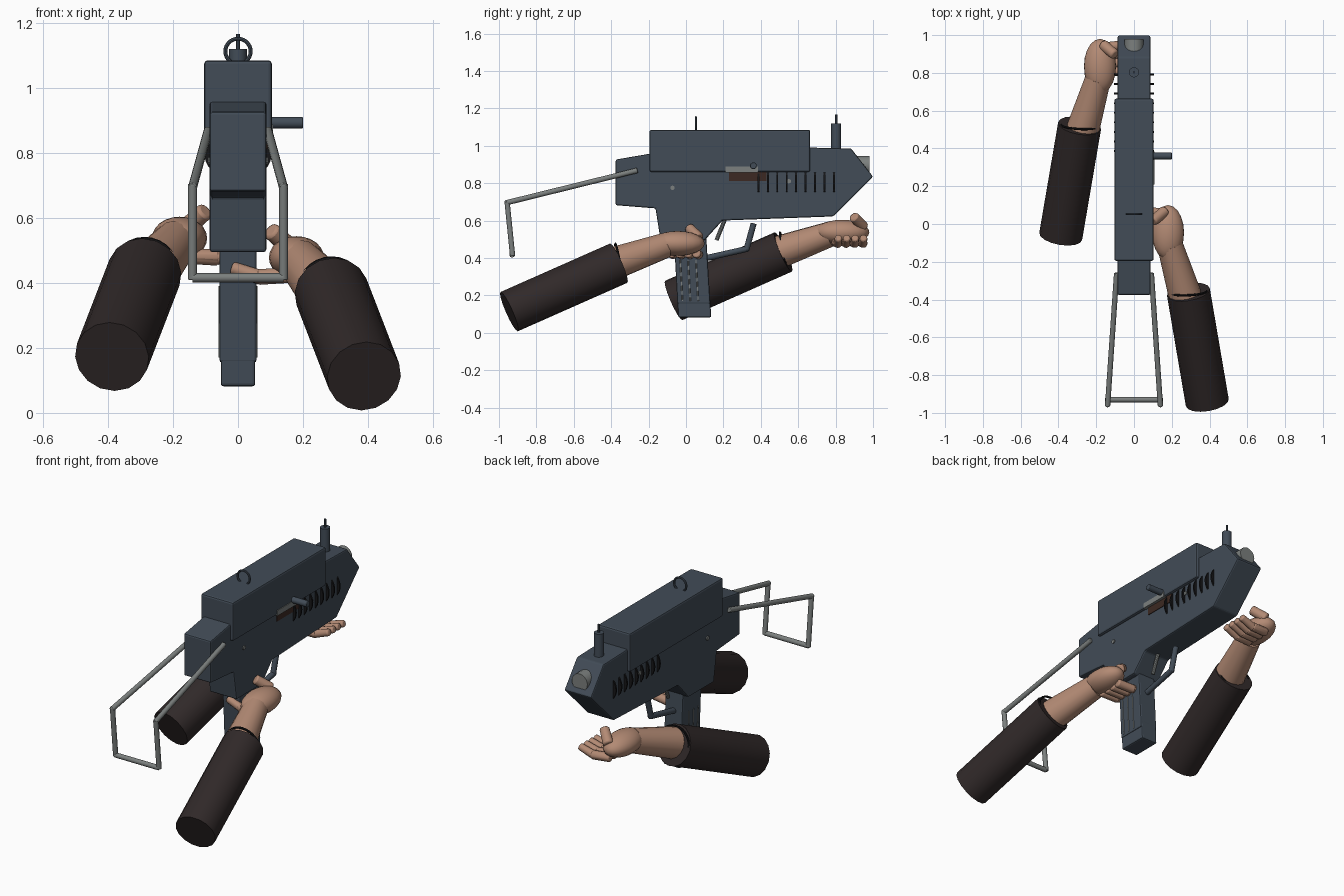
import bpy, bmesh, math
from mathutils import Vector, Matrix

if "Cube" in bpy.data.objects:
    bpy.data.objects.remove(bpy.data.objects["Cube"])


def material(name, rgb):
    m = bpy.data.materials.new(name)
    m.diffuse_color = (*rgb, 1)
    m.use_nodes = True
    m.node_tree.nodes["Principled BSDF"].inputs["Base Color"].default_value = m.diffuse_color
    return m


GUN = material("blue grey metal", (0.054, 0.072, 0.095))
STEEL = material("light steel", (0.20, 0.215, 0.21))
SKIN = material("skin", (0.45, 0.255, 0.175))
SLEEVE = material("dark sleeve", (0.030, 0.022, 0.022))
PORT = material("brown port", (0.045, 0.022, 0.016))
BLACK = material("black", (0.008, 0.008, 0.009))


def finish(name, bm, mat, bevel=0.0, smooth=True):
    bmesh.ops.recalc_face_normals(bm, faces=bm.faces)
    me = bpy.data.meshes.new(name)
    bm.to_mesh(me)
    bm.free()
    me.materials.append(mat)
    if smooth:
        me.shade_smooth()
        me.set_sharp_from_angle(angle=math.radians(35))
    ob = bpy.data.objects.new(name, me)
    bpy.context.collection.objects.link(ob)
    if bevel:
        b = ob.modifiers.new("bevel", 'BEVEL')
        b.width, b.segments, b.limit_method = bevel, 2, 'ANGLE'
    return ob


def box(name, lo, hi, mat, bevel=0.0):
    lo, hi = Vector(lo), Vector(hi)
    bm = bmesh.new()
    bmesh.ops.create_cube(bm, size=1, matrix=Matrix.Translation((lo + hi) / 2)
                          @ Matrix.Diagonal((*(hi - lo), 1)))
    return finish(name, bm, mat, bevel, False)


def tube(name, p, q, r, mat, r2=None, sides=16, bevel=0.0):
    p, q = Vector(p), Vector(q)
    d = q - p
    bm = bmesh.new()
    bmesh.ops.create_cone(bm, cap_ends=True, segments=sides, radius1=r,
                          radius2=r if r2 is None else r2, depth=d.length,
                          matrix=Matrix.Translation((p + q) / 2)
                          @ d.to_track_quat('Z', 'Y').to_matrix().to_4x4())
    return finish(name, bm, mat, bevel)


def extrude_profile(name, pts, half, mat, bevel):
    # side outline in (y, z), extruded symmetrically along x
    bm = bmesh.new()
    f = bm.faces.new([bm.verts.new((-half, y, z)) for y, z in pts])
    new = bmesh.ops.extrude_face_region(bm, geom=[f])['geom']
    bmesh.ops.translate(bm, vec=(2 * half, 0, 0),
                        verts=[v for v in new if isinstance(v, bmesh.types.BMVert)])
    return finish(name, bm, mat, bevel, False)


def ring(name, centre, axis, major, minor, mat):
    # thin torus from a small circle spun around the axis
    bm = bmesh.new()
    circ = [bm.verts.new((major + minor * math.cos(a), 0, minor * math.sin(a)))
            for a in [i * math.tau / 8 for i in range(8)]]
    edges = [bm.edges.new((circ[i], circ[(i + 1) % 8])) for i in range(8)]
    bmesh.ops.spin(bm, geom=circ + edges, cent=(0, 0, 0), axis=(0, 0, 1),
                   angle=math.tau, steps=28, use_merge=True)
    bmesh.ops.remove_doubles(bm, verts=bm.verts, dist=1e-5)
    bm.transform(Matrix.Translation(centre)
                 @ Vector(axis).to_track_quat('Z', 'Y').to_matrix().to_4x4())
    return finish(name, bm, mat)


# Receiver body and top cover
extrude_profile("receiver", [
    (-0.376, 0.926), (-0.195, 0.957), (0.664, 0.99), (0.883, 0.985), (1.0, 0.835),
    (0.787, 0.622), (0.195, 0.60), (0.10, 0.495), (-0.136, 0.495), (-0.163, 0.665),
    (-0.376, 0.682)], 0.087, GUN, 0.008)
box("top_cover", (-0.104, -0.195, 0.86), (0.104, 0.664, 1.085), GUN, 0.01)

# Grip and magazine
extrude_profile("grip", [(-0.065, 0.52), (0.108, 0.52), (0.13, 0.155),
                         (-0.046, 0.155)], 0.057, GUN, 0.008)
extrude_profile("magazine", [(-0.048, 0.2), (0.128, 0.2), (0.135, 0.082),
                             (-0.041, 0.082)], 0.053, GUN, 0.008)
for s in (-1, 1):
    for i in range(3):
        y = -0.025 + i * 0.042
        tube("grip_groove", (s * 0.056, y - 0.006, 0.39), (s * 0.056, y + 0.006, 0.17),
             0.004, STEEL, sides=6)

# Muzzle, front sight and rear ring sight
tube("muzzle", (0, 0.84, 0.895), (0, 0.98, 0.895), 0.05, STEEL, sides=20)
tube("front_sight_post", (0, 0.803, 0.97), (0, 0.803, 1.12), 0.027, GUN)
tube("front_sight_pin", (0, 0.803, 1.11), (0, 0.803, 1.167), 0.006, GUN, sides=8)
ring("rear_sight_ring", (0, 0.053, 1.113), (0, 1, 0), 0.039, 0.006, GUN)

# Bolt plate, ejection port and charging handle
box("bolt_plate", (0.08, 0.21, 0.857), (0.108, 0.385, 0.888), STEEL)
box("ejection_port", (0.08, 0.23, 0.812), (0.091, 0.43, 0.862), PORT)
tube("charging_handle", (0.09, 0.36, 0.893), (0.2, 0.36, 0.893), 0.018, GUN, bevel=0.003)

# Cooling ribs: thin discs that bulge from both sides
for i in range(9):
    y = 0.387 + i * 0.0505
    rib = tube("cooling_rib", (0, y - 0.005, 0), (0, y + 0.005, 0), 0.105, BLACK, sides=40)
    rib.scale.z = 0.9
    rib.location.z = 0.805

# Side pins
for y, z in ((-0.072, 0.775), (0.55, 0.81)):
    tube("pin", (-0.093, y, z), (0.093, y, z), 0.012, STEEL, sides=10)

# Trigger and guard
tube("trigger", (0, 0.21, 0.61), (0, 0.163, 0.495), 0.011, STEEL, sides=10)
tube("guard_front", (0, 0.362, 0.585), (0, 0.322, 0.44), 0.016, GUN, bevel=0.004)
tube("guard_bottom", (0, 0.333, 0.45), (0, 0.09, 0.395), 0.016, GUN, bevel=0.004)

# Folding wire stock
for s in (-1, 1):
    tube("stock_arm", (s * 0.092, -0.26, 0.868), (s * 0.14, -0.965, 0.694), 0.014, STEEL,
         bevel=0.003)
    tube("stock_leg", (s * 0.14, -0.957, 0.705), (s * 0.14, -0.927, 0.41), 0.014, STEEL,
         bevel=0.003)
tube("stock_bar", (-0.14, -0.93, 0.416), (0.14, -0.93, 0.416), 0.014, STEEL)


# Arms: the left one is a mirrored, shifted copy of the right one
def arm(side, s, dy, dz):
    def P(x, y, z):
        return (s * x, y + dy, z + dz)
    tube(side + "_sleeve", P(0.388, -0.945, 0.113), P(0.288, -0.36, 0.372), 0.115, SLEEVE)
    ring(side + "_cuff", P(0.287, -0.358, 0.378), (-s * 0.05, 1, 0.2), 0.1, 0.006, BLACK)
    tube(side + "_forearm", P(0.28, -0.41, 0.362), P(0.19, -0.11, 0.467), 0.09, SKIN, 0.068)
    bm = bmesh.new()
    bmesh.ops.create_uvsphere(bm, u_segments=20, v_segments=12, radius=1,
                              matrix=Matrix.Translation(P(0.18, -0.045, 0.478))
                              @ Matrix.Diagonal((0.085, 0.145, 0.066, 1)))
    finish(side + "_palm", bm, SKIN)
    tube(side + "_thumb", P(0.165, 0.07, 0.505), P(0.1, 0.015, 0.562), 0.03, SKIN, 0.027,
         sides=12, bevel=0.008)
    for i in range(4):
        y = -0.08 + i * 0.045
        tube(side + "_finger", P(0.17, y, 0.425), P(0.06, y + 0.012, 0.418), 0.025, SKIN,
             sides=12, bevel=0.008)
        tube(side + "_fingertip", P(0.075, y + 0.01, 0.415), P(-0.02, y + 0.015, 0.447), 0.023,
             SKIN, 0.02, sides=12, bevel=0.008)


arm("right", 1, 0, 0)
arm("left", -1, 0.88, 0.06)
